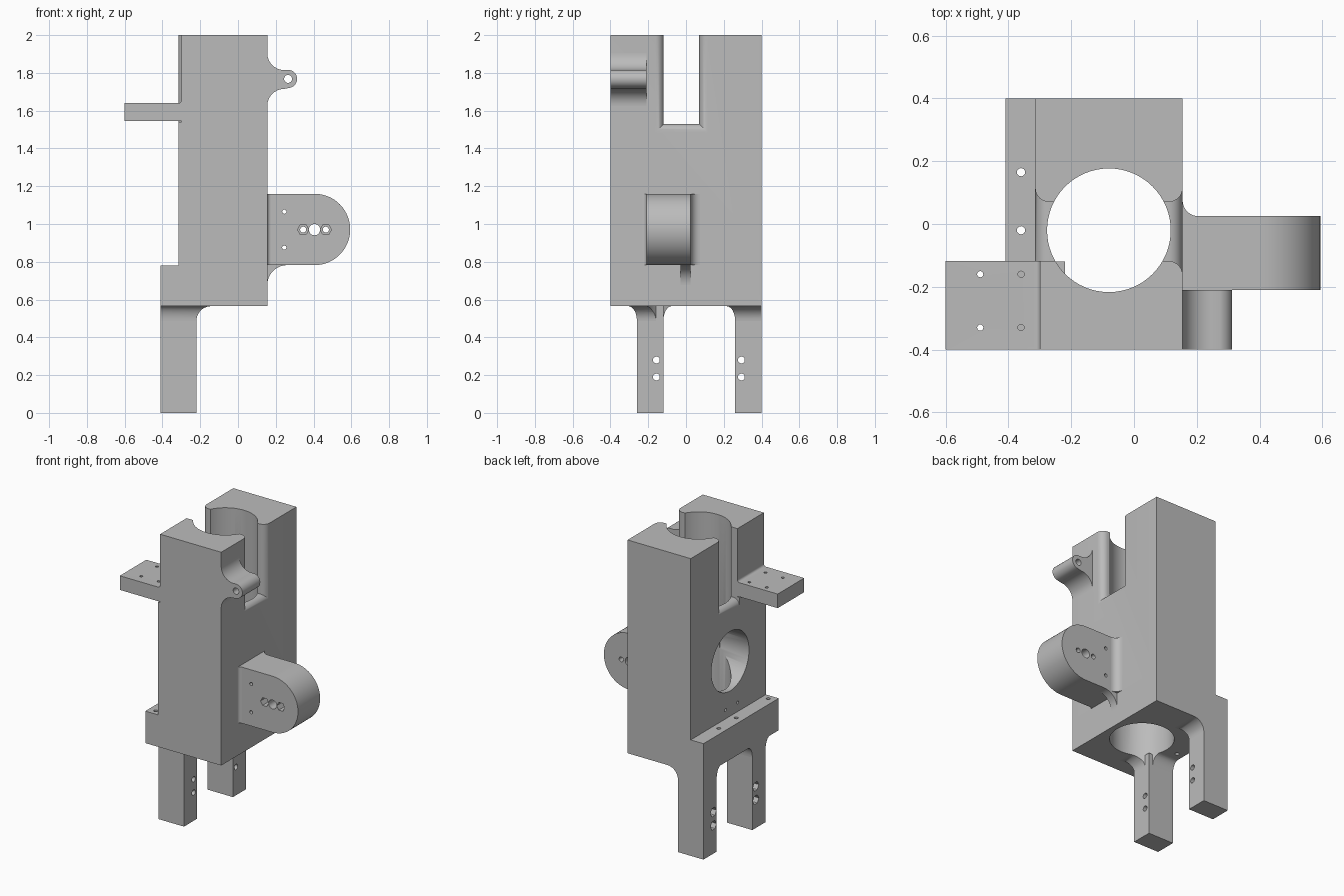
import bpy, bmesh
from math import cos, sin, pi, radians

if "Cube" in bpy.data.objects:
    bpy.data.objects.remove(bpy.data.objects["Cube"], do_unlink=True)

GREY = bpy.data.materials.new("plain_grey")
GREY.use_nodes = True
GREY.diffuse_color = (0.5, 0.5, 0.5, 1)
GREY.node_tree.nodes["Principled BSDF"].inputs["Base Color"].default_value = (0.5, 0.5, 0.5, 1)

PLACE = {"X": lambda u, v, w: (w, u, v),
         "Y": lambda u, v, w: (u, w, v),
         "Z": lambda u, v, w: (u, v, w)}


def loft(name, rings):
    """Closed solid through rings of equal point count."""
    bm = bmesh.new()
    loops = [[bm.verts.new(p) for p in ring] for ring in rings]
    n = len(loops[0])
    for a, b in zip(loops, loops[1:]):
        for i in range(n):
            bm.faces.new((a[i], a[(i + 1) % n], b[(i + 1) % n], b[i]))
    bm.faces.new(loops[0])
    bm.faces.new(loops[-1])
    bmesh.ops.recalc_face_normals(bm, faces=bm.faces)
    mesh = bpy.data.meshes.new(name)
    bm.to_mesh(mesh)
    bm.free()
    mesh.materials.append(GREY)
    ob = bpy.data.objects.new(name, mesh)
    bpy.context.collection.objects.link(ob)
    return ob


def prism(name, points, axis, lo, hi):
    return loft(name, [[PLACE[axis](u, v, w) for u, v in points] for w in (lo, hi)])


def box(name, x, y, z):
    return prism(name, [(x[0], y[0]), (x[1], y[0]), (x[1], y[1]), (x[0], y[1])], "Z", *z)


def arc(u, v, r, start, end, n=16):
    steps = [radians(start + (end - start) * i / n) for i in range(n + 1)]
    return [(u + r * cos(t), v + r * sin(t)) for t in steps]


def rod(u, v, r, axis, lo, hi, sides=24):
    return prism("cutter", arc(u, v, r, 0, 360, sides)[:-1], axis, lo, hi)


def cut(target, cutter, mode="DIFFERENCE"):
    mod = target.modifiers.new("cut", "BOOLEAN")
    mod.operation = mode
    mod.solver = "EXACT"
    mod.object = cutter
    bpy.context.view_layer.update()
    graph = bpy.context.evaluated_depsgraph_get()
    old = target.data
    target.data = bpy.data.meshes.new_from_object(target.evaluated_get(graph))
    target.modifiers.clear()
    target.data.name = target.name
    bpy.data.meshes.remove(old)
    bpy.data.objects.remove(cutter, do_unlink=True)


BASE, TOP = 0.565, 2.0
LEFT, RIGHT = -0.315, 0.155
BORE = (-0.08, -0.02)


def cut_bore(ob):
    cut(ob, rod(*BORE, 0.197, "Z", -0.5, 2.5, 64))


# Main block with the lower side ledge
profile = [(-0.41, BASE), (RIGHT, BASE), (RIGHT, TOP), (LEFT, TOP), (LEFT, 0.78), (-0.41, 0.78)]
body = prism("body", profile, "Y", -0.4, 0.4)
cut(body, box("cutter", (-0.6, -0.30), (-0.5, -0.118), (1.54, 2.2)))
cut_bore(body)

# Upper slot, flared where it opens through the sides
R = 0.045
flare = [(R * (1 - cos(t)), R * sin(t)) for t in [i * pi / 16 for i in range(9)]]
stations = [(LEFT - 0.05, R, 0)]
stations += [(LEFT + d, R - w, 0) for d, w in [(R - s, R - o) for o, s in reversed(flare)]]
stations += [(RIGHT - R + s, o, o) for o, s in flare]
stations += [(RIGHT + 0.05, R, R)]
rings = []
for x, wide, front in stations:
    y0, y1, z0 = -0.118 - front, 0.07 + wide, 1.53 - wide
    rings.append([(x, y0, z0), (x, y1, z0), (x, y1, 2.2), (x, y0, 2.2)])
cut(body, loft("cutter", rings))

# Round side opening and the small screw holes
cut(body, rod(-0.02, 1.15, 0.2, "X", -0.6, -0.1, 64))
for y in (0.03, -0.1):
    cut(body, rod(y, 0.84, 0.01, "X", -0.6, -0.1, 12))
for y in (0.165, -0.02, -0.36):
    cut(body, rod(-0.36, y, 0.013, "Z", 0.4, 0.9, 16))

# Side plate with a small fillet at its root
plate = prism("side_plate", [(-0.6, 1.545), (-0.30, 1.545), (-0.30, 1.655)]
              + arc(-0.315, 1.655, 0.015, 0, -90, 6) + [(-0.6, 1.64)], "Y", -0.4, -0.118)
for x in (-0.49, -0.36):
    for y in (-0.16, -0.33):
        cut(plate, rod(x, y, 0.01, "Z", 1.4, 1.8, 12))

# Legs, each with a flared root trimmed by the bore
for name, y0, y1, grow in (("front", -0.26, -0.12, 1), ("back", 0.26, 0.4, 0)):
    leg = box(name + "_leg", (-0.41, -0.22), (y0, y1), (0, BASE))
    y = (y0 + y1) / 2 + (0.033 if grow else -0.037)
    for z in (0.19, 0.28):
        cut(leg, rod(y, z, 0.018, "X", -0.6, 0))
        cut(leg, rod(y, z, 0.032, "X", -0.6, -0.36, 6))
    rings = []
    for i in range(11):
        t = i * pi / 20
        out, z = 1 - cos(t), BASE - 0.078 * (1 - sin(t))
        x, f, b = -0.22 + 0.078 * out, y0 - 0.045 * out, y1 + 0.045 * out * grow
        rings.append([(-0.41, f, z), (x, f, z), (x, b, z), (-0.41, b, z)])
    root = loft(name + "_leg_root", rings)
    cut_bore(root)

# Rounded arm with bolt holes and hexagonal nut pockets
arm = prism("arm", [(RIGHT, 0.782), *arc(0.405, 0.971, 0.189, -90, 90, 32), (RIGHT, 1.16)],
            "Y", -0.21, 0.025)
holes = [(0.405, 0.97, 0.03), (0.345, 0.97, 0.016), (0.465, 0.97, 0.016),
         (0.245, 1.065, 0.011), (0.245, 0.875, 0.011)]
for x, z, r in holes:
    cut(arm, rod(x, z, r, "Y", -0.5, 0.3))
for x in (0.345, 0.465):
    cut(arm, rod(x, 0.97, 0.03, "Y", -0.5, -0.15, 6))

# Fillets joining the arm to the block
prism("arm_back_fillet", [(RIGHT, 0.025)] + arc(RIGHT + 0.05, 0.075, 0.05, 270, 180, 10),
      "Z", 0.782, 1.16)
prism("arm_front_fillet", [(RIGHT, -0.21)] + arc(RIGHT + 0.02, -0.23, 0.02, 90, 180, 8),
      "Z", 0.782, 1.16)
prism("arm_rib", [(RIGHT, 0.782)] + arc(RIGHT + 0.105, 0.677, 0.105, 90, 180),
      "Y", -0.03, 0.025)

# Hinge ear with concave roots
ear = prism("hinge_ear", arc(0.245, 1.625, 0.09, 180, 90) + arc(0.265, 1.768, 0.048, -80, 80)
            + arc(0.245, 1.905, 0.09, 270, 180), "Y", -0.4, -0.21)
cut(ear, rod(0.265, 1.768, 0.021, "Y", -0.6, 0))

# Smooth curved walls while keeping edges sharp
bpy.ops.object.select_all(action="DESELECT")
for ob in bpy.context.collection.objects:
    if ob.type == "MESH":
        ob.select_set(True)
        bpy.context.view_layer.objects.active = ob
bpy.ops.object.shade_smooth_by_angle(angle=radians(30))
